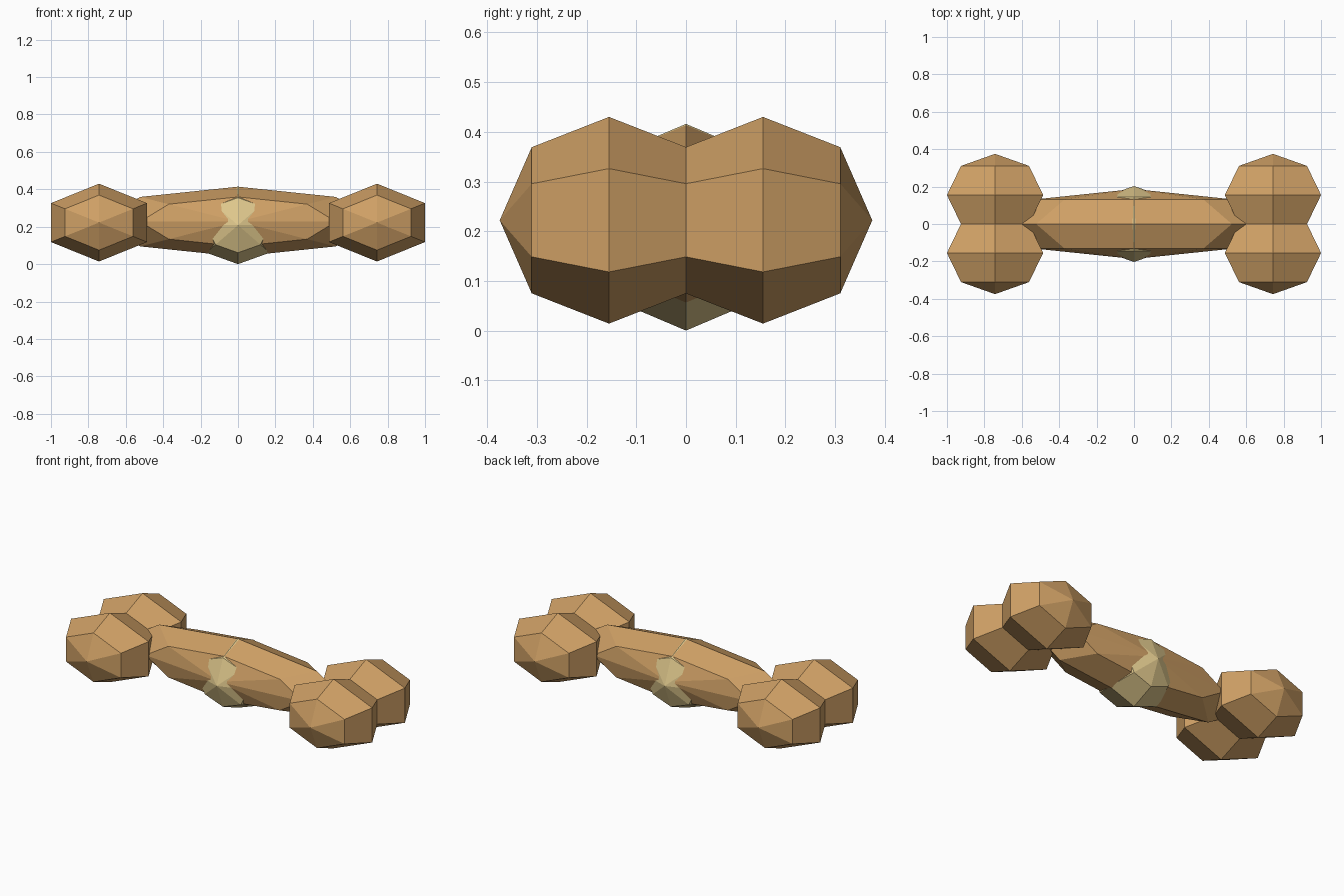
import bpy
import bmesh
from math import radians
from mathutils import Matrix

default = bpy.data.objects.get("Cube")
if default:
    bpy.data.objects.remove(default, do_unlink=True)


def make_material(name, color):
    mat = bpy.data.materials.new(name)
    mat.use_nodes = True
    mat.diffuse_color = (*color, 1)
    mat.node_tree.nodes["Principled BSDF"].inputs["Base Color"].default_value = (*color, 1)
    return mat


def faceted_ball(name, segments, center, radii, mat):
    """Low-poly ellipsoid with its poles on the y axis and a vertex straight up."""
    bm = bmesh.new()
    bmesh.ops.create_uvsphere(bm, u_segments=segments, v_segments=4, radius=1)
    bm.transform(Matrix.Rotation(radians(90), 4, "X"))
    # Turn half a segment if no vertex points straight up
    if max(v.co.z for v in bm.verts) < 0.99:
        bm.transform(Matrix.Rotation(radians(180 / segments), 4, "Y"))
    bm.transform(Matrix.Translation(center) @ Matrix.Diagonal((*radii, 1)))
    bmesh.ops.recalc_face_normals(bm, faces=bm.faces)
    mesh = bpy.data.meshes.new(name)
    bm.to_mesh(mesh)
    bm.free()
    mesh.materials.append(mat)
    obj = bpy.data.objects.new(name, mesh)
    bpy.context.collection.objects.link(obj)
    return obj


brown = make_material("biscuit brown", (0.62, 0.35, 0.13))
tan = make_material("pale tan", (0.73, 0.57, 0.26))

# Long shaft
faceted_ball("shaft", 8, (0, 0, 0.227), (0.74, 0.187, 0.187), brown)

# Pale core showing through the middle of the shaft
faceted_ball("pale_core", 8, (0, 0, 0.208), (0.24, 0.203, 0.208), tan)

# Two knobs at each end
for side, sx in (("left", 1), ("right", -1)):
    for place, sy in (("front", -1), ("back", 1)):
        faceted_ball(f"{place}_{side}_knob", 6, (sx * 0.743, sy * 0.155, 0.222),
                     (0.297, 0.22, 0.208), brown)
